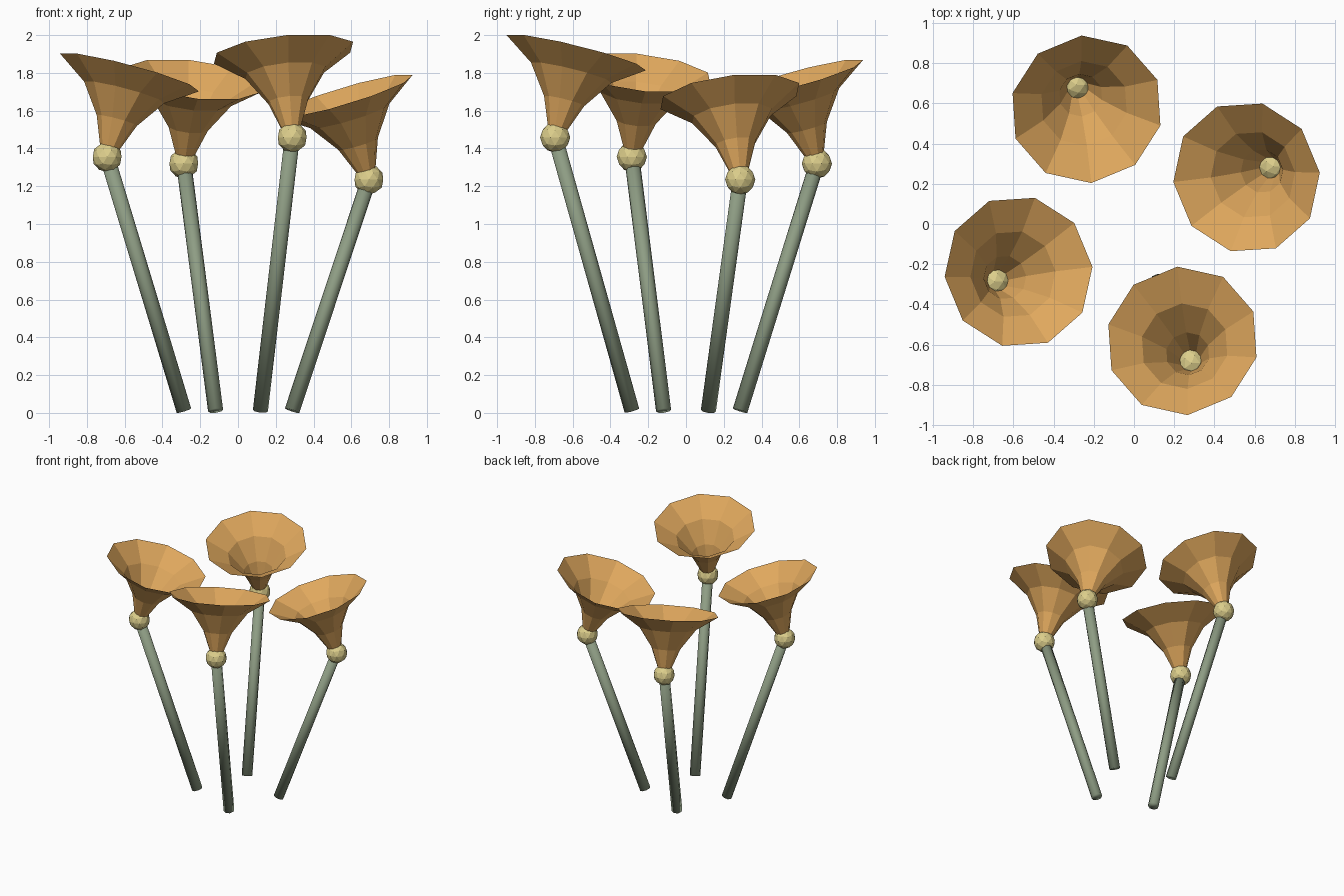
import bpy, bmesh, math
from mathutils import Matrix, Vector

if "Cube" in bpy.data.objects:
    bpy.data.objects.remove(bpy.data.objects["Cube"])


def material(name, rgb):
    m = bpy.data.materials.new(name)
    m.diffuse_color = (*rgb, 1)
    m.use_nodes = True
    m.node_tree.nodes["Principled BSDF"].inputs["Base Color"].default_value = m.diffuse_color
    return m


STEM = material("sage_green", (0.27, 0.335, 0.23))
BULB = material("pale_yellow", (0.72, 0.62, 0.26))
HORN = material("warm_orange", (0.74, 0.39, 0.11))


def add_object(name, bm, mat, matrix, smooth=False):
    for f in bm.faces:
        f.smooth = smooth
    me = bpy.data.meshes.new(name)
    bm.to_mesh(me)
    bm.free()
    me.materials.append(mat)
    ob = bpy.data.objects.new(name, me)
    ob.matrix_world = matrix
    bpy.context.collection.objects.link(ob)


def stem(i, a, b):
    # straight rod between two points
    d = b - a
    bm = bmesh.new()
    bmesh.ops.create_cone(bm, cap_ends=True, segments=8, radius1=0.04,
                          radius2=0.04, depth=d.length)
    rot = Vector((0, 0, 1)).rotation_difference(d).to_matrix().to_4x4()
    add_object(f"stem_{i}", bm, STEM, Matrix.Translation((a + b) / 2) @ rot, True)


def bulb(i, p):
    # faceted ball joining stem and horn
    bm = bmesh.new()
    bmesh.ops.create_icosphere(bm, subdivisions=2, radius=0.08)
    add_object(f"bulb_{i}", bm, BULB, Matrix.Translation(p))


def horn(i, p, ang, tilt):
    # open ten-sided flared trumpet: (radius, height) profile
    profile = [(0.05, 0.045), (0.11, 0.2), (0.22, 0.355), (0.382, 0.465)]
    n = 10
    bm = bmesh.new()
    rings = [[bm.verts.new((r * math.cos(math.pi * (2 * k + 1) / n),
                            r * math.sin(math.pi * (2 * k + 1) / n), h))
              for k in range(n)] for r, h in profile]
    for lo, hi in zip(rings, rings[1:]):
        for k in range(n):
            j = (k + 1) % n
            bm.faces.new((lo[k], lo[j], hi[j], hi[k]))
    m = (Matrix.Translation(p) @ Matrix.Rotation(ang, 4, 'Z')
         @ Matrix.Rotation(-math.radians(tilt), 4, 'Y'))
    add_object(f"horn_{i}", bm, HORN, m)


# four flowers leaning outward, horns tipped back toward the centre
for i, (height, tilt) in enumerate([(1.235, 18), (1.32, 16.5), (1.355, 16), (1.458, 15)]):
    ang = math.radians(22.5 + 90 * i)
    out = Vector((math.cos(ang), math.sin(ang), 0))
    base = out * 0.31 + Vector((0, 0, 0.012))
    top = out * 0.75 + Vector((0, 0, height))
    stem(i + 1, base, top)
    bulb(i + 1, top)
    horn(i + 1, top, ang, tilt)
